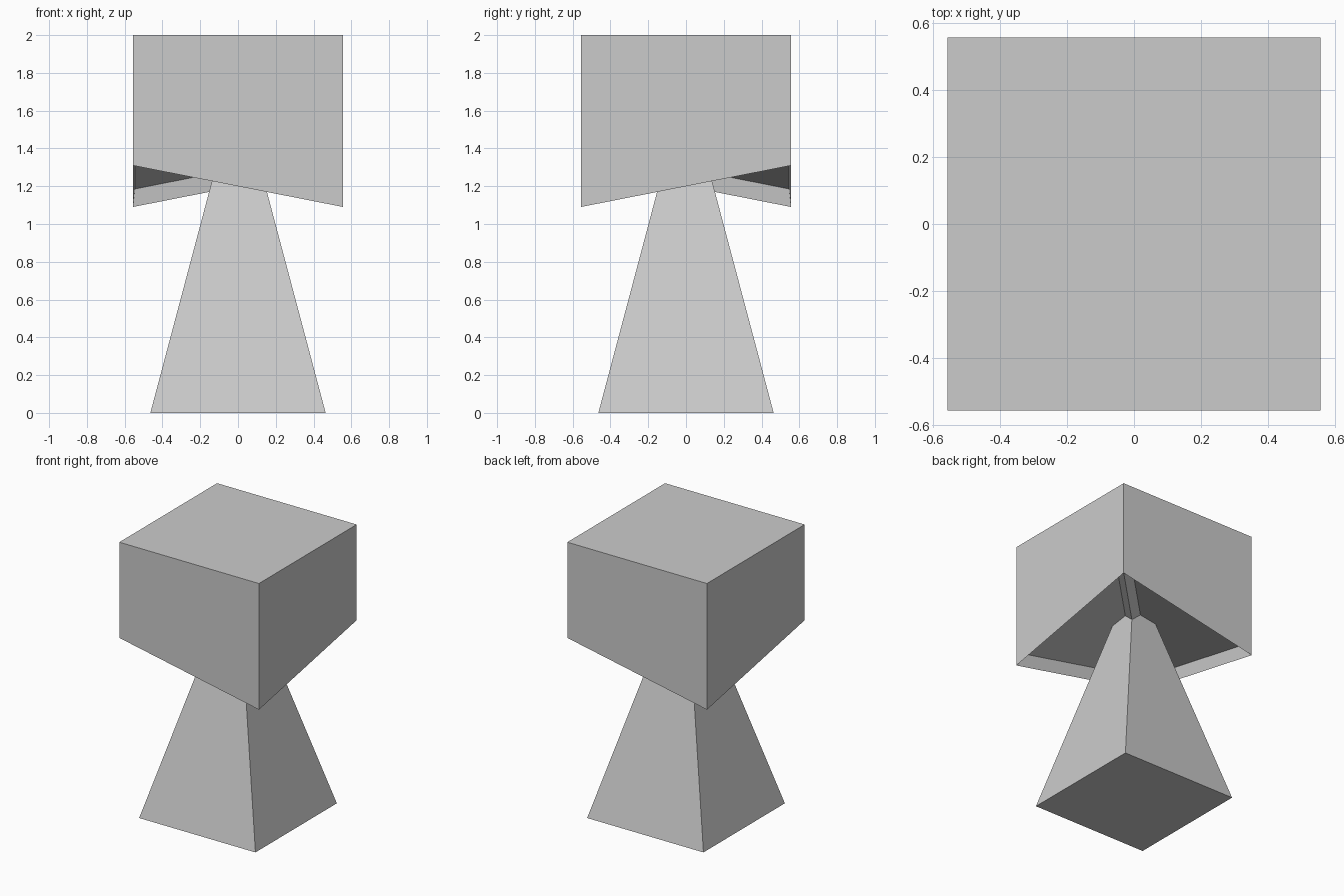
import bpy
import bmesh

old = bpy.data.objects.get("Cube")
if old:
    bpy.data.objects.remove(old, do_unlink=True)

grey = bpy.data.materials.new("light grey")
grey.use_nodes = True
colour = (0.6, 0.6, 0.6, 1)
grey.diffuse_color = colour
grey.node_tree.nodes["Principled BSDF"].inputs["Base Color"].default_value = colour


def add_object(name, bm):
    mesh = bpy.data.meshes.new(name)
    bm.to_mesh(mesh)
    bm.free()
    mesh.materials.append(grey)
    obj = bpy.data.objects.new(name, mesh)
    bpy.context.collection.objects.link(obj)
    return obj


def square(bm, half, height):
    """Four corners; height is a function of the corner's x and y signs."""
    signs = ((-1, -1), (1, -1), (1, 1), (-1, 1))
    return [bm.verts.new((half * x, half * y, height(x, y))) for x, y in signs]


def sides(bm, low, high):
    for i in range(4):
        j = (i + 1) % 4
        bm.faces.new((low[i], low[j], high[j], high[i]))


# Tapered pedestal, its narrow end buried in the block
bm = bmesh.new()
foot = square(bm, 0.464, lambda x, y: 0)
tip = square(bm, 0.052, lambda x, y: 1.55)
sides(bm, foot, tip)
bm.faces.new(foot[::-1])
bm.faces.new(tip)
add_object("pedestal", bm)

# Block with an underside folded along one diagonal
bm = bmesh.new()
rim = square(bm, 0.557, lambda x, y: 1.2 + 0.11 * x * y)
top = square(bm, 0.557, lambda x, y: 2)
sides(bm, rim, top)
bm.faces.new(top)
under = [bm.faces.new((rim[0], rim[2], rim[1])),
         bm.faces.new((rim[0], rim[3], rim[2]))]
bm.normal_update()

# Recessed triangular panels on the underside, leaving a rim and a centre rib
bmesh.ops.inset_individual(bm, faces=under, thickness=0.028, depth=-0.088,
                           use_even_offset=True)
bm.normal_update()
add_object("block", bm)
